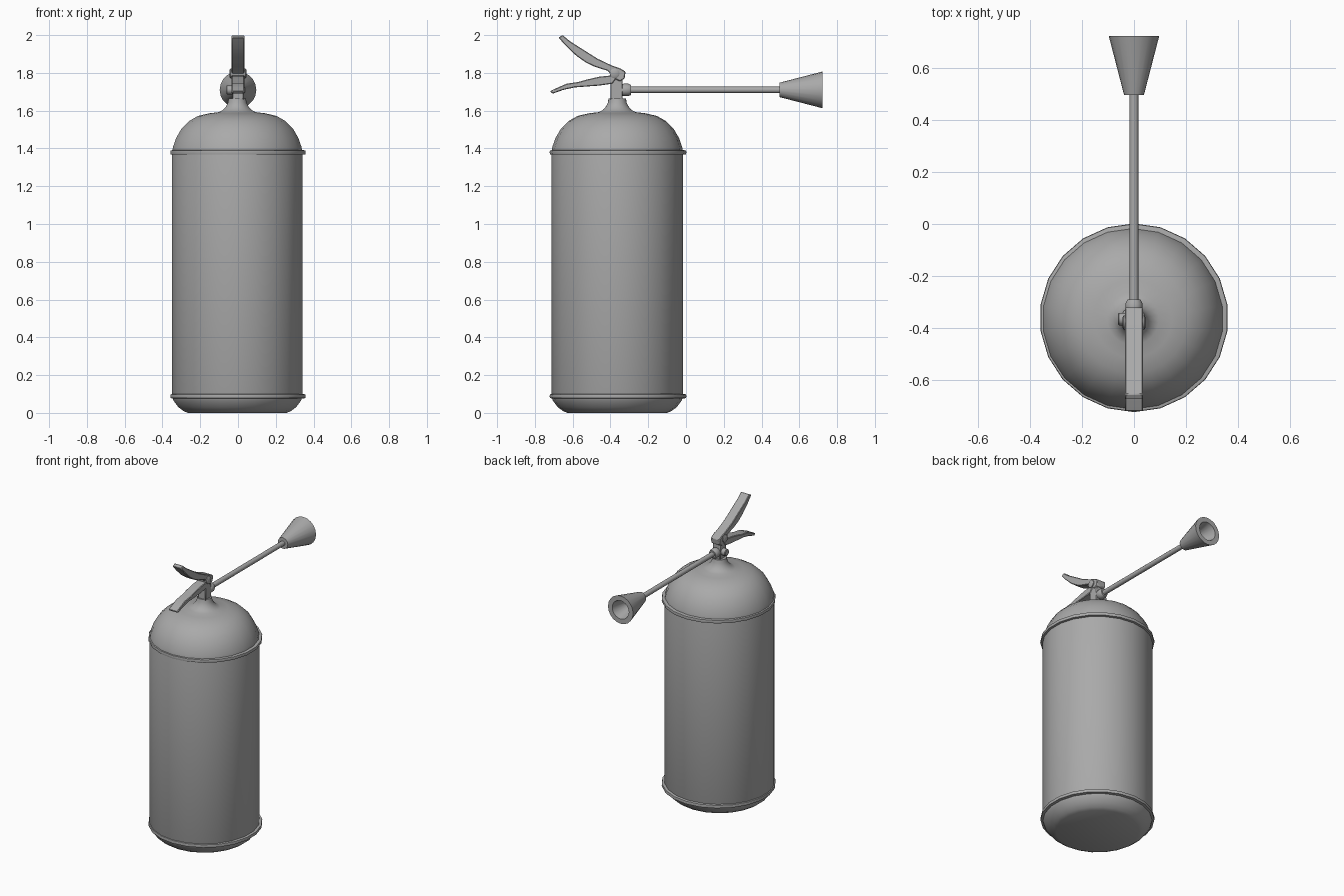
import bpy, bmesh
from math import pi, cos, sin, radians
from mathutils import Matrix, Vector

cube = bpy.data.objects.get("Cube")
if cube:
    bpy.data.objects.remove(cube, do_unlink=True)

grey = bpy.data.materials.new("grey")
grey.use_nodes = True
colour = (0.4, 0.4, 0.4, 1)
grey.diffuse_color = colour
grey.node_tree.nodes["Principled BSDF"].inputs["Base Color"].default_value = colour

CY = -0.36          # tank axis
NOZZLE_Z = 1.71     # hose axis
TO_Y = Matrix.Rotation(-pi / 2, 4, "X")
TO_X = Matrix.Rotation(pi / 2, 4, "Y")


def finish(name, bm, angle=35):
    bmesh.ops.recalc_face_normals(bm, faces=bm.faces)
    mesh = bpy.data.meshes.new(name)
    bm.to_mesh(mesh)
    bm.free()
    mesh.materials.append(grey)
    obj = bpy.data.objects.new(name, mesh)
    bpy.context.collection.objects.link(obj)
    bpy.ops.object.select_all(action="DESELECT")
    obj.select_set(True)
    bpy.context.view_layer.objects.active = obj
    bpy.ops.object.shade_smooth_by_angle(angle=radians(angle))
    return obj


def lathe(name, profile, at, sides, turn=Matrix(), angle=35):
    """Revolve (radius, height) pairs and cap both ends."""
    bm = bmesh.new()
    place = Matrix.Translation(at) @ turn
    rings = []
    for r, h in profile:
        rings.append([bm.verts.new(place @ Vector((
            r * cos(pi / 2 + 2 * pi * i / sides),
            r * sin(pi / 2 + 2 * pi * i / sides), h))) for i in range(sides)])
    for a, b in zip(rings, rings[1:]):
        for i in range(sides):
            j = (i + 1) % sides
            bm.faces.new((a[i], a[j], b[j], b[i]))
    bm.faces.new(rings[0])
    bm.faces.new(rings[-1])
    return finish(name, bm, angle)


def plate(name, outline, half_width):
    """Extrude a side outline of (y, z) points across x."""
    bm = bmesh.new()
    face = bm.faces.new([bm.verts.new((-half_width, y, z)) for y, z in outline])
    out = bmesh.ops.extrude_face_region(bm, geom=[face])
    moved = [v for v in out["geom"] if isinstance(v, bmesh.types.BMVert)]
    bmesh.ops.translate(bm, verts=moved, vec=(2 * half_width, 0, 0))
    obj = finish(name, bm)
    bevel = obj.modifiers.new("soft_edges", "BEVEL")
    bevel.width = 0.004
    bevel.limit_method = "ANGLE"
    bevel.angle_limit = radians(50)
    return obj


# Tank with rounded base, domed shoulder and flared neck
lathe("tank", [
    (0.265, 0), (0.287, 0.01), (0.315, 0.03), (0.341, 0.065), (0.349, 0.085),
    (0.349, 1.38), (0.343, 1.41), (0.327, 1.455), (0.298, 1.505),
    (0.258, 1.545), (0.21, 1.572), (0.15, 1.586), (0.1, 1.592),
    (0.077, 1.603), (0.06, 1.622), (0.05, 1.642), (0.046, 1.665)],
    (-0.004, CY - 0.004, 0), 22, angle=50)

# Raised rims
for name, z in (("lower_rim", 0.076), ("upper_rim", 1.367)):
    lathe(name, [(0.34, 0), (0.36, 0.002), (0.362, 0.013), (0.36, 0.022),
                 (0.34, 0.026)], (0, CY, z), 22)

# Valve column
plate("valve_body", [(-0.4, 1.655), (-0.335, 1.655), (-0.335, 1.79),
                     (-0.4, 1.79)], 0.03)

# Squeeze handles
plate("upper_lever", [
    (-0.675, 1.987), (-0.653, 2.0), (-0.615, 1.968), (-0.563, 1.935),
    (-0.468, 1.875), (-0.394, 1.84), (-0.347, 1.823), (-0.32, 1.807),
    (-0.325, 1.77), (-0.35, 1.755), (-0.38, 1.77), (-0.415, 1.811),
    (-0.484, 1.833), (-0.53, 1.855), (-0.58, 1.89), (-0.638, 1.945)], 0.034)
plate("lower_lever", [
    (-0.72, 1.703), (-0.706, 1.69), (-0.65, 1.71), (-0.59, 1.723),
    (-0.458, 1.733), (-0.39, 1.743), (-0.37, 1.77), (-0.39, 1.787),
    (-0.458, 1.78), (-0.52, 1.766), (-0.57, 1.752), (-0.632, 1.743),
    (-0.68, 1.722)], 0.034)

# Pivot pin and side boss
lathe("pivot_pin", [(0.02, -0.044), (0.026, -0.04), (0.026, 0.04),
                    (0.02, 0.044)], (0, -0.378, 1.797), 12, TO_X)
lathe("side_boss", [(0.02, -0.062), (0.024, -0.058), (0.024, 0)],
      (0, -0.365, NOZZLE_Z), 12, TO_X)

# Hose joint, hose and hollow horn
lathe("hose_joint", [(0.027, -0.345), (0.033, -0.33), (0.033, -0.305),
                     (0.026, -0.29)], (0, 0, NOZZLE_Z), 14, TO_Y)
lathe("hose", [(0.017, -0.3), (0.017, 0.51)], (0, 0, NOZZLE_Z), 12, TO_Y)
lathe("horn", [(0.038, 0.495), (0.097, 0.722), (0.064, 0.722),
               (0.03, 0.58)], (0, 0, NOZZLE_Z), 20, TO_Y)
